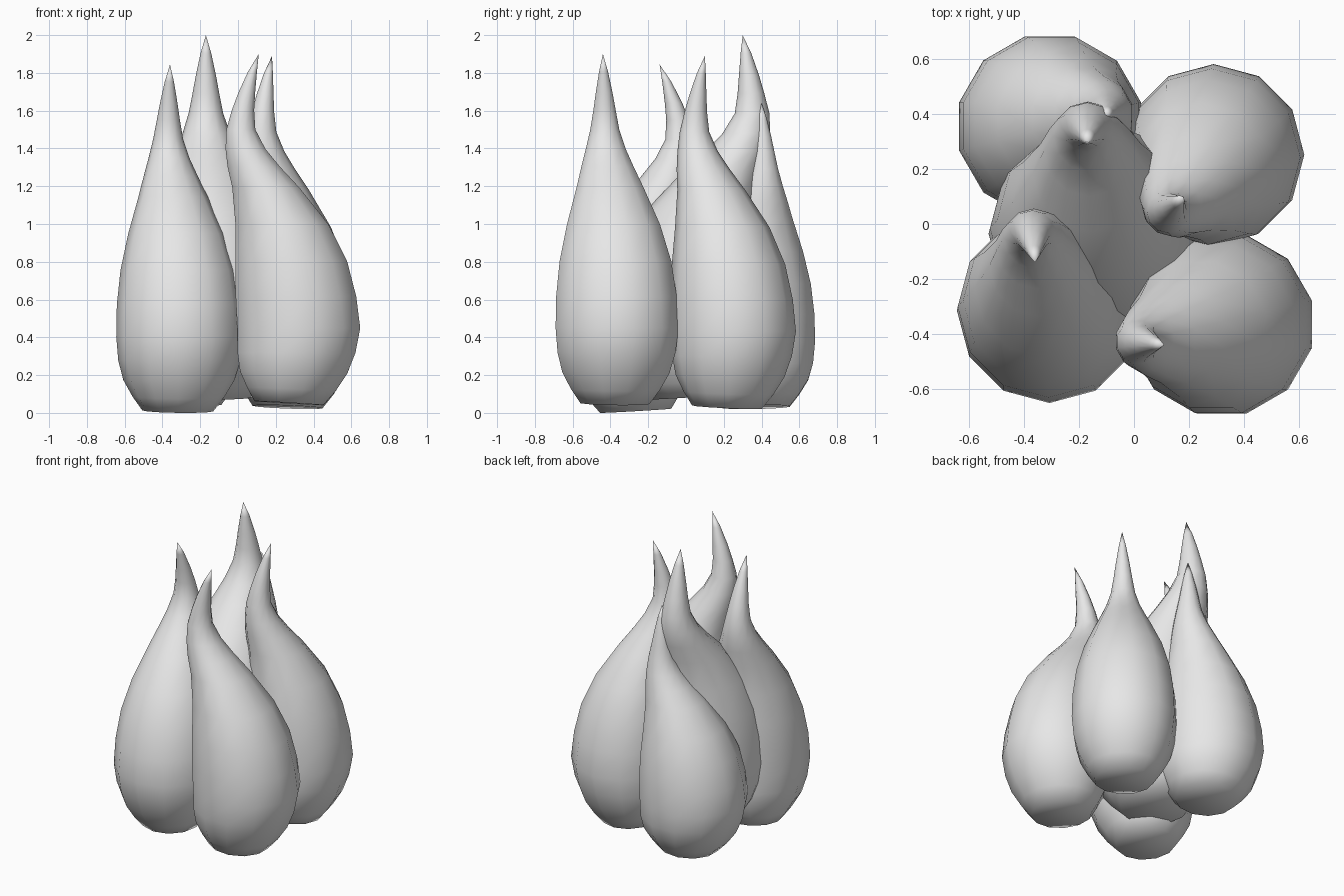
import bpy
import bmesh
from math import cos, sin, pi
from mathutils import Vector

cube = bpy.data.objects.get("Cube")
if cube:
    bpy.data.objects.remove(cube, do_unlink=True)

# One plain grey
grey = bpy.data.materials.new("plain grey")
grey.use_nodes = True
colour = (0.8, 0.8, 0.8, 1)
grey.diffuse_color = colour
grey.node_tree.nodes["Principled BSDF"].inputs["Base Color"].default_value = colour

SIDES = 12
# Drop profile: height fraction, radius, shift (0 body, 1 neck, 2 tip)
PROFILE = [
    (0.0, 0.185, 0.17), (0.04, 0.238, 0.13), (0.09, 0.288, 0.09),
    (0.15, 0.317, 0.04), (0.22, 0.33, 0.0), (0.31, 0.324, 0.05),
    (0.41, 0.3, 0.13), (0.515, 0.25, 0.29), (0.62, 0.18, 0.57),
    (0.68, 0.14, 0.78), (0.73, 0.107, 0.92), (0.785, 0.078, 1.0),
    (0.84, 0.06, 1.12), (0.89, 0.045, 1.33), (0.95, 0.024, 1.65),
]


def drop(name, body, neck, tip, bottom, top, width=1.0, turn=0.0):
    """Teardrop whose neck leans to one side and whose tip curls back."""
    body, neck, tip = Vector(body), Vector(neck), Vector(tip)
    lean = (neck - body).normalized()
    bm = bmesh.new()
    rings = []
    for t, radius, shift in PROFILE:
        if shift <= 1:
            c = body.lerp(neck, shift)
        else:
            c = neck.lerp(tip, shift - 1)
        z = bottom + t * (top - bottom)
        r = radius * width
        # The base tips up slightly on the leaning side
        tilt = 0.06 * max(0, 1 - t / 0.15)
        ring = []
        for i in range(SIDES):
            a = 2 * pi * (i + turn) / SIDES
            out = Vector((r * cos(a), r * sin(a)))
            p = c + out
            ring.append(bm.verts.new((p.x, p.y, z + tilt * (out.dot(lean) + r))))
        rings.append(ring)
    # Skin between the rings
    for low, high in zip(rings, rings[1:]):
        for i in range(SIDES):
            j = (i + 1) % SIDES
            bm.faces.new((low[i], low[j], high[j], high[i]))
    # Pointed tip and flat base
    point = bm.verts.new((tip.x, tip.y, top))
    for i in range(SIDES):
        bm.faces.new((rings[-1][i], rings[-1][(i + 1) % SIDES], point))
    bm.faces.new(rings[0][::-1])
    for face in bm.faces:
        face.smooth = True
    mesh = bpy.data.meshes.new(name)
    bm.to_mesh(mesh)
    bm.free()
    mesh.materials.append(grey)
    obj = bpy.data.objects.new(name, mesh)
    bpy.context.collection.objects.link(obj)


# Four outer drops around a larger central one
drop("front_right_drop", (-0.308, -0.315), (-0.37, -0.03), (-0.36, -0.14), 0.0, 1.845, 1.02)
drop("front_left_drop", (0.322, -0.365), (0.015, -0.43), (0.11, -0.44), 0.04, 1.9, 1.02, 0.5)
drop("back_left_drop", (0.29, 0.252), (0.125, 0.045), (0.18, 0.10), 0.02, 1.89, 1.0)
drop("back_right_drop", (-0.308, 0.355), (-0.1, 0.41), (-0.1, 0.4), 0.02, 1.64, 1.03, 0.5)
drop("centre_drop", (-0.14, -0.035), (-0.17, 0.35), (-0.17, 0.30), 0.07, 2.0, 1.18)
